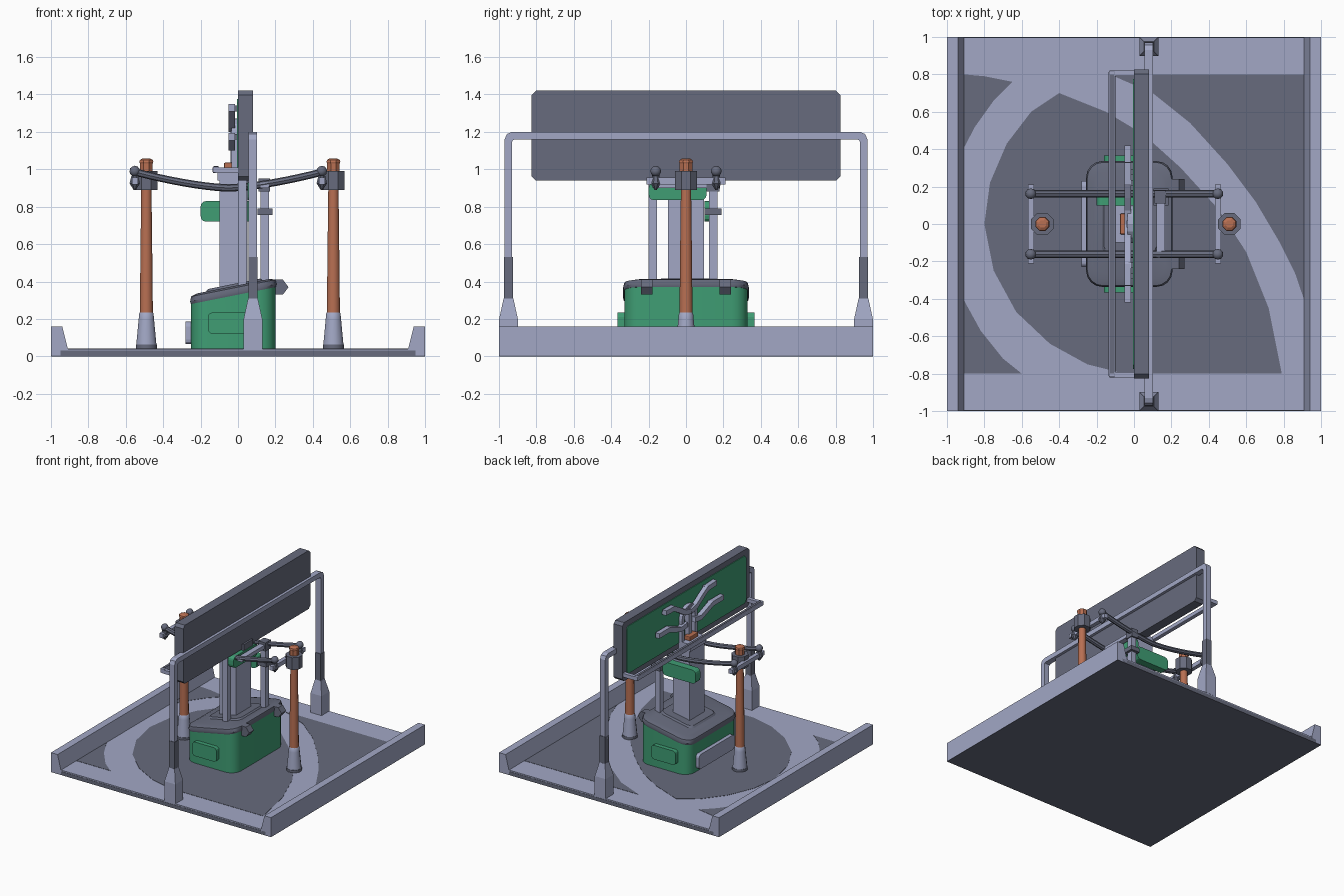
import bpy, bmesh, math
from mathutils import Vector

if "Cube" in bpy.data.objects:
    bpy.data.objects.remove(bpy.data.objects["Cube"])

def mat(name, c):
    m = bpy.data.materials.new(name)
    m.diffuse_color = (*c, 1)
    m.use_nodes = True
    m.node_tree.nodes["Principled BSDF"].inputs["Base Color"].default_value = m.diffuse_color
    return m

LIGHT = mat("pale_lavender", (0.36, 0.39, 0.56))
DARK = mat("slate_grey", (0.135, 0.147, 0.205))
GREEN = mat("green", (0.05, 0.34, 0.175))
COPPER = mat("copper", (0.48, 0.16, 0.085))

def finish(name, bm, m, smooth=False, bevel=0):
    bmesh.ops.recalc_face_normals(bm, faces=bm.faces)
    me = bpy.data.meshes.new(name)
    bm.to_mesh(me)
    bm.free()
    me.materials.append(m)
    if smooth:
        me.polygons.foreach_set("use_smooth", [True] * len(me.polygons))
        me.set_sharp_from_angle(angle=math.radians(35))
    ob = bpy.data.objects.new(name, me)
    bpy.context.collection.objects.link(ob)
    if bevel:
        b = ob.modifiers.new("bevel", 'BEVEL')
        b.width, b.segments = bevel, 2
    return ob

def loft(name, rings, m, smooth=False):
    bm = bmesh.new()
    vs = [[bm.verts.new(p) for p in r] for r in rings]
    n = len(vs[0])
    for a, b in zip(vs, vs[1:]):
        for i in range(n):
            j = (i + 1) % n
            bm.faces.new((a[i], a[j], b[j], b[i]))
    bm.faces.new(vs[0])
    bm.faces.new(vs[-1])
    return finish(name, bm, m, smooth)

def prism(name, pts, axis, lo, hi, m, smooth=False):
    """Extrude a 2D outline along an axis."""
    f = {'x': lambda p, t: (t, p[0], p[1]), 'y': lambda p, t: (p[0], t, p[1]),
         'z': lambda p, t: (p[0], p[1], t)}[axis]
    return loft(name, [[f(p, lo) for p in pts], [f(p, hi) for p in pts]], m, smooth)

def box(name, x, y, z, m, bevel=0):
    bm = bmesh.new()
    bmesh.ops.create_cube(bm, size=1)
    for v in bm.verts:
        v.co = Vector([(a + b) / 2 + c * (b - a) for (a, b), c in zip((x, y, z), v.co)])
    return finish(name, bm, m, bevel=bevel)

def round_rect(a0, a1, b0, b1, r, seg=3):
    pts = []
    for cx, cy, s in ((a1 - r, b1 - r, 0), (a0 + r, b1 - r, 90), (a0 + r, b0 + r, 180), (a1 - r, b0 + r, 270)):
        for i in range(seg + 1):
            t = math.radians(s + 90 * i / seg)
            pts.append((cx + r * math.cos(t), cy + r * math.sin(t)))
    return pts

def turned(name, x, y, prof, n, m, smooth=False):
    """Stack of regular n-gons: prof holds (z, half width)."""
    k = 1 / math.cos(math.pi / n)
    rings = [[(x + r * k * math.cos((i + .5) * 2 * math.pi / n),
               y + r * k * math.sin((i + .5) * 2 * math.pi / n), z) for i in range(n)] for z, r in prof]
    return loft(name, rings, m, smooth)

def strip(name, path, w, x0, x1, m):
    """Band of constant width following a path in the y-z plane."""
    left, right = [], []
    for i, p in enumerate(path):
        a, b = Vector(path[max(i - 1, 0)]), Vector(path[min(i + 1, len(path) - 1)])
        d = (b - a).normalized()
        nrm = Vector((-d.y, d.x)) * w / 2
        left.append(Vector(p) + nrm)
        right.append(Vector(p) - nrm)
    return prism(name, left + right[::-1], 'x', x0, x1, m)

# base slab, top plate and side rails
box("underside", (-1, 1), (-1, 1), (0, 0.004), DARK)
box("base_slab", (-0.95, 0.95), (-1, 1), (0.003, 0.03), DARK)
box("floor_plate", (-0.93, 0.93), (-0.998, 0.998), (0.028, 0.04), LIGHT)
for s, n in ((-1, "left"), (1, "right")):
    prism(n + "_rail", [(s, 0.003), (s, 0.16), (s * 0.94, 0.16), (s * 0.91, 0.04), (s * 0.91, 0.003)],
          'y', -1, 1, LIGHT)

# dark painted floor areas
areas = {
    "floor_oval": [(-.4, .7), (-.15, .6), (.05, .48), (.25, .3), (.45, .08), (.6, -.15), (.72, -.45), (.79, -.8),
                   (-.05, -.8), (-.25, -.75), (-.45, -.64), (-.63, -.47), (-.75, -.25), (-.8, 0), (-.77, .22),
                   (-.68, .43), (-.55, .6)],
    "floor_right": [(-.13, .8), (.1, .7), (.3, .54), (.5, .32), (.65, .12), (.78, -.1), (.86, -.26), (.908, -.4), (.908, .8)],
    "floor_back_corner": [(-.908, .8), (-.8, .79), (-.65, .76), (-.75, .66), (-.85, .52), (-.908, .41)],
    "floor_front_corner": [(-.908, -.41), (-.82, -.57), (-.7, -.72), (-.6, -.8), (-.908, -.8)]}
for n, pts in areas.items():
    prism(n, pts, 'z', 0.036, 0.042, DARK)

# gate arch with feet and dark sleeves
outer = [(0.97, 1.2 - .04), (0.958, 1.188), (0.93, 1.2)]
inner = [(0.93, 1.145), (0.925, 1.157), (0.912, 1.16)]
half = [(0.97, 0.5)] + outer
path = half + [(-y, z) for y, z in half[::-1]]
ih = [(0.93, 0.5)] + inner
path += [(-y, z) for y, z in ih] + ih[::-1]
prism("gate_arch", path, 'x', 0.055, 0.102, LIGHT)
for s, n in ((-1, "front"), (1, "back")):
    turned(n + "_gate_foot", 0.08, s * 0.949, [(0.04, .05), (0.2, .05), (0.31, .026)], 4, LIGHT)
    turned(n + "_gate_sleeve", 0.08, s * 0.949, [(0.31, .025), (0.53, .025)], 4, DARK)

# board, green face and ledge rail
prism("board", round_rect(-.825, .825, .94, 1.42, .022, 1), 'x', 0, 0.08, DARK)
prism("board_face", round_rect(-.775, .775, .985, 1.375, .02, 1), 'x', -0.006, 0.004, GREEN)
box("ledge_rail", (-.135, -.1), (-.82, .82), (.98, 1.015), LIGHT, .006)
box("ledge_groove", (-.127, -.108), (-.8, .8), (1.013, 1.018), DARK)
for s in (-1, 1):
    box("ledge_end", (-.12, 0.01), (s * .805 - .015, s * .805 + .015), (.98, 1.01), LIGHT)
box("ledge_bracket", (-.11, 0.01), (-.1, .1), (.94, 1.0), LIGHT)
box("ledge_block", (-.075, -.02), (-.055, .055), (1.0, 1.035), COPPER, .006)

# branching emblem on the board
arch = [(-.085, 1.0), (-.085, 1.15)]
arch += [(-.085 * math.cos(math.pi * i / 8), 1.17 + .085 * math.sin(math.pi * i / 8)) for i in range(9)]
arch += [(.085, 1.15), (.085, 1.0)]
strip("emblem_arch", arch, .035, -.035, 0, LIGHT)
box("emblem_stem", (-.04, 0), (-.02, .02), (1.0, 1.26), LIGHT)
for s in (-1, 1):
    up = [(0, 1.22), (.08, 1.24), (.15, 1.285), (.22, 1.325), (.33, 1.33)]
    low = [(.05, 1.13), (.13, 1.12), (.2, 1.145), (.28, 1.175), (.42, 1.175)]
    for n, p in (("upper", up), ("lower", low)):
        strip("emblem_%s_arm" % n, [(s * y, z) for y, z in p], .04, -.052, -.015, LIGHT)
        y, z = p[3]
        box("emblem_peg", (-.03, 0), (s * y - .015, s * y + .015), (z - .015, z + .015), DARK)

# machine body and sloped hood
def ring(e, z0, k):
    return [(x, y, z0 + k * x) for x, y in round_rect(-.25 - e, .2 + e, -.33 - e, .33 + e, .085, 4)]
loft("body", [ring(0, .04, 0), ring(0, .335, .2)], GREEN, True)
loft("hood", [ring(.002, .33, .2), ring(.006, .345, .2), ring(0, .37, .2), ring(-.03, .38, .2)], DARK, True)
def collar(e, z0):
    return [(x, y, z0 + .2 * x) for x, y in round_rect(-.16 - e, .12 + e, -.16 - e, .16 + e, .04, 2)]
loft("hood_collar", [collar(.02, .37), collar(0, .392)], DARK, True)
for s in (-1, 1):
    prism("hood_knob", [(.15, .33), (.24, .33), (.27, .37), (.24, .41), (.15, .41)], 'y', s * .21 - .03, s * .21 + .03, DARK)
    prism("side_panel", round_rect(-.16, .06, .12, .235, .025), 'y', s * .32, s * .365, GREEN)
prism("front_panel", round_rect(-.23, .23, .065, .185, .025), 'x', -.28, -.24, LIGHT)

# mast, rods and clamps
box("mast", (-.1, .05), (-.095, .095), (.34, .97), LIGHT)
box("front_rod", (0, .045), (-.2, -.155), (.36, .95), LIGHT)
box("back_rod", (.12, .165), (.122, .168), (.38, .93), LIGHT)
box("rod_crossbar", (.12, .165), (-.18, .17), (.9, .93), LIGHT)
box("rod_clamp", (.105, .185), (.1, .19), (.755, .79), DARK)
box("rod_cap", (.11, .172), (.11, .18), (.88, .95), DARK)
prism("side_screen", round_rect(-.2, .1, .72, .83, .03), 'y', .1, .16, GREEN)
prism("rear_screen", round_rect(-.2, .11, .835, .93, .03), 'x', .05, .1, GREEN)
box("screen_mount", (.045, .095), (-.06, .06), (.92, .98), DARK)

# copper posts with feet, collars and cross arms
for px, n in ((-.49, "left"), (.51, "right")):
    turned(n + "_post_base", px, 0, [(.04, .056), (.062, .056)], 12, DARK, True)
    turned(n + "_post_foot", px, 0, [(.06, .054), (.2, .041), (.23, .038), (.24, .03)], 12, LIGHT, True)
    turned(n + "_post", px, 0, [(.22, .035), (.6, .031), (.92, .027)], 12, COPPER, True)
    turned(n + "_collar", px, 0, [(.89, .05), (.89, .06), (.99, .06), (.99, .05)], 8, DARK)
    turned(n + "_post_tip", px, 0, [(.98, .034), (1.03, .034), (1.04, .037), (1.05, .034), (1.058, .02)], 8, COPPER)
    box(n + "_cross_arm", (px - .078, px - .045), (-.21, .21), (.92, .955), LIGHT)
    box(n + "_arm_link", (px - .06, px + .03), (-.035, .035), (.915, .95), LIGHT)
    for s in (-1, 1):
        bm = bmesh.new()
        bmesh.ops.create_icosphere(bm, subdivisions=2, radius=.029)
        bmesh.ops.translate(bm, verts=bm.verts, vec=(px - .062, s * .162, .99))
        finish(n + "_arm_ball", bm, DARK, True)
        turned(n + "_arm_pin", px - .062, s * .162, [(.89, .006), (.925, .028), (.965, .018)], 8, DARK)

# sagging hoses between the posts
for s, n in ((-1, "front"), (1, "back")):
    rings = []
    for i in range(17):
        x = -.55 + i / 16
        t = (x + .05) / .5
        rings.append([(x, s * .162 + .02 * math.cos(a * math.pi / 4),
                       .9 + .085 * abs(t) ** 1.5 + .02 * math.sin(a * math.pi / 4)) for a in range(8)])
    loft(n + "_hose", rings, DARK, True)
